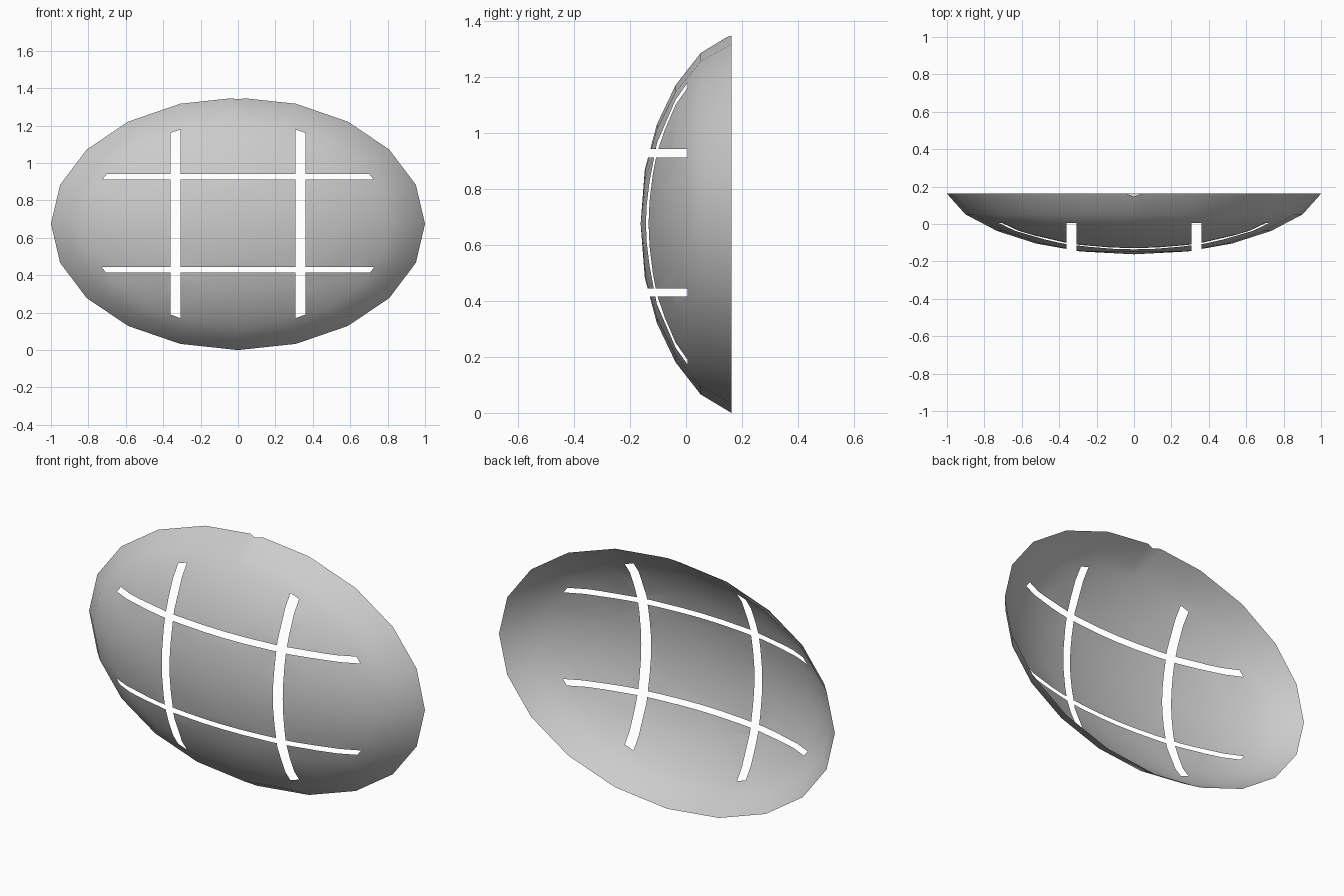
import bpy, bmesh
from math import sin, cos, pi

if "Cube" in bpy.data.objects:
    bpy.data.objects.remove(bpy.data.objects["Cube"])

SIDES, CZ, RX, RZ = 20, 0.675, 1.0, 0.675
# (radius fraction, y) from the rim to the front pole
PROFILE = [(1.0, 0.162), (0.902, 0.052), (0.733, -0.037), (0.525, -0.104), (0.286, -0.147)]
SLOT_X = [(-0.36, -0.308), (0.308, 0.36)]
SLOT_Z = [(0.415, 0.444), (0.911, 0.942)]
SLOT_BACK = 0.006

bm = bmesh.new()

# Shallow oval dome, open at the back
rings = [[bm.verts.new((RX * r * cos(2 * pi * i / SIDES), y, CZ + RZ * r * sin(2 * pi * i / SIDES)))
          for i in range(SIDES)] for r, y in PROFILE]
for a, b in zip(rings, rings[1:]):
    for i in range(SIDES):
        j = (i + 1) % SIDES
        bm.faces.new((a[i], a[j], b[j], b[i]))
pole = bm.verts.new((0, -0.162, CZ))
for i in range(SIDES):
    bm.faces.new((rings[-1][i], rings[-1][(i + 1) % SIDES], pole))
notch = rings[0][SIDES // 4]


def split(co, no, faces):
    geom = {g for f in faces for g in (f, *f.edges, *f.verts)}
    bmesh.ops.bisect_plane(bm, geom=list(geom), plane_co=co, plane_no=no, dist=1e-5)


# Small notch in the top of the rim
for x in (-0.04, 0.04):
    split((x, 0, 0), (1, 0, 0), list(notch.link_faces))
notch.co.y -= 0.016
notch.co.z -= 0.009

# Crossed slots through the front
split((0, SLOT_BACK, 0), (0, 1, 0), bm.faces)
for axis, slots in ((0, SLOT_X), (2, SLOT_Z)):
    for value in (v for pair in slots for v in pair):
        p = [0, 0, 0]
        n = [0, 0, 0]
        p[axis], n[axis] = value, 1
        split(p, n, [f for f in bm.faces if f.calc_center_median().y < SLOT_BACK])


def in_slot(face):
    c = face.calc_center_median()
    return c.y < SLOT_BACK and (any(a < c.x < b for a, b in SLOT_X) or any(a < c.z < b for a, b in SLOT_Z))


bmesh.ops.delete(bm, geom=[f for f in bm.faces if in_slot(f)], context='FACES')
bmesh.ops.recalc_face_normals(bm, faces=bm.faces)
for f in bm.faces:
    f.smooth = True
# Every panel faces forward
bmesh.ops.reverse_faces(bm, faces=[f for f in bm.faces if f.normal.y > 0])

mesh = bpy.data.meshes.new("slotted_dome")
bm.to_mesh(mesh)
bm.free()
dome = bpy.data.objects.new("slotted_dome", mesh)
bpy.context.collection.objects.link(dome)
